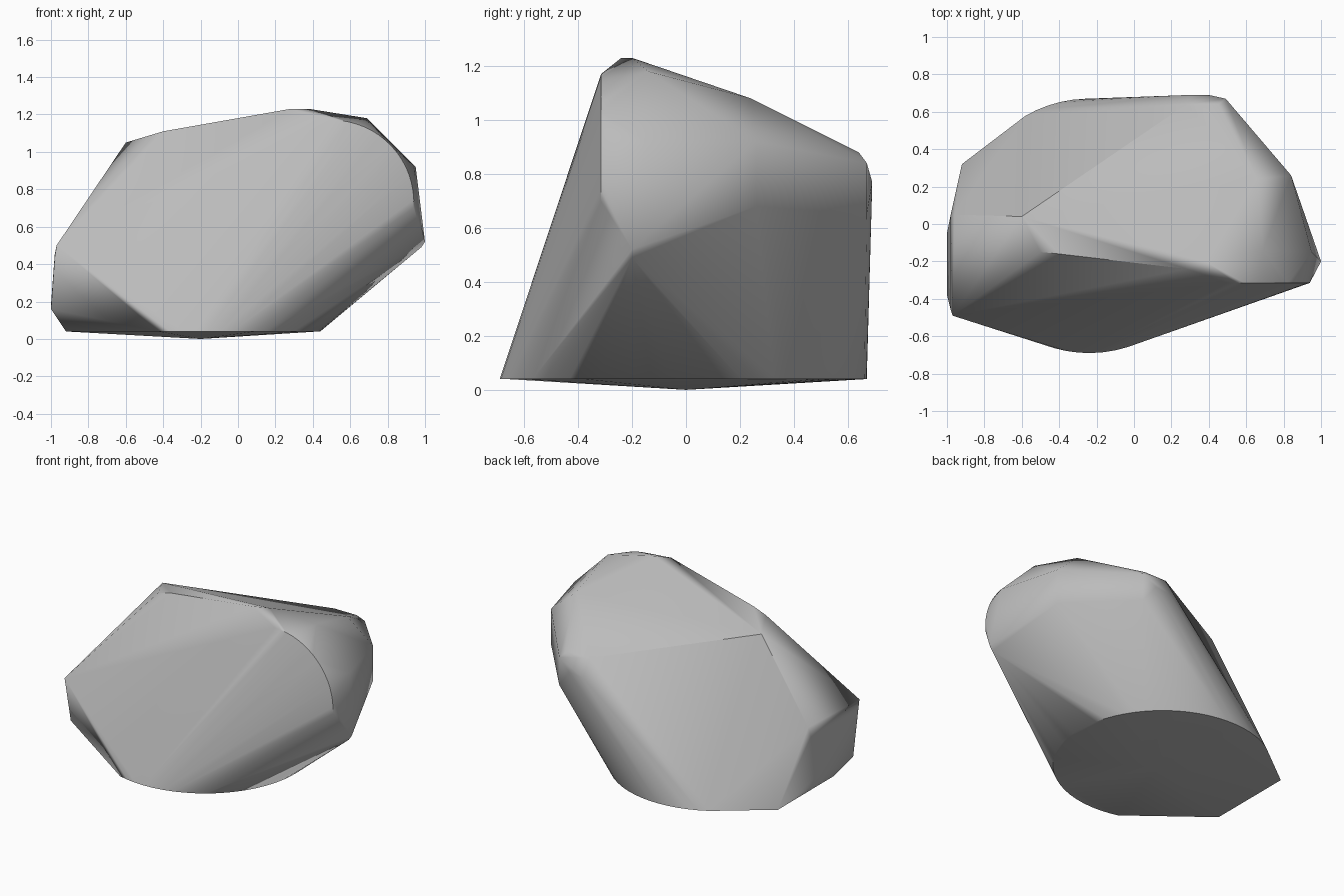
import bpy, bmesh, math
from math import cos, sin, radians

cube = bpy.data.objects.get("Cube")
if cube:
    bpy.data.objects.remove(cube, do_unlink=True)

stone = bpy.data.materials.new("stone_grey")
stone.use_nodes = True
grey = (0.5, 0.5, 0.5, 1)
stone.diffuse_color = grey
stone.node_tree.nodes["Principled BSDF"].inputs["Base Color"].default_value = grey


def arc(cx, cy, r, start, end, steps):
    """Points on a circular arc, angles in degrees."""
    angles = [radians(start + (end - start) * i / steps) for i in range(steps + 1)]
    return [(cx + r * cos(a), cy + r * sin(a)) for a in angles]


# Base: round rim with a straight cut on the left end, slightly sagging below
points = [(x, y, 0.04) for x, y in arc(-0.24, -0.01, 0.68, -106, 120, 40)]
points += [(-0.92, 0.32, 0.04), (-0.92, -0.28, 0.04), (-0.2, 0, 0)]

# Rounded upper corner of the leaning front face
points += [(x, -0.315, z) for x, z in arc(0.5, 0.73, 0.44, -4, 90, 16)]

# Blunt end
points += [(-0.97, -0.49, 0.5), (-0.98, -0.46, 0.44), (-1, -0.38, 0.16),
           (-1, -0.05, 0.18), (-0.98, 0.05, 0.45), (-0.96, 0.05, 0.51)]

# Crown
points += [(-0.6, 0.04, 1.05), (-0.5, -0.15, 1.08), (-0.4, -0.16, 1.11),
           (0.28, -0.24, 1.23), (0.38, -0.2, 1.23), (0.69, -0.14, 1.18),
           (0.66, 0.24, 1.08)]

# Chipped end
points += [(0.95, -0.15, 0.92), (1, -0.2, 0.52), (0.98, -0.2, 0.49),
           (0.84, 0.26, 0.92), (0.84, 0.26, 0.68)]

# Back shoulder
points += [(0.28, 0.64, 0.88), (0.45, 0.64, 0.88), (0.49, 0.67, 0.84),
           (0.49, 0.67, 0.65), (0.4, 0.69, 0.77), (0.3, 0.69, 0.76)]

# Wrap the points in one solid boulder
bm = bmesh.new()
for p in points:
    bm.verts.new(p)
hull = bmesh.ops.convex_hull(bm, input=bm.verts)
loose = {g for g in hull["geom_interior"] + hull["geom_unused"]
         if isinstance(g, bmesh.types.BMVert)}
bmesh.ops.delete(bm, geom=list(loose), context="VERTS")
bmesh.ops.dissolve_limit(bm, angle_limit=radians(1.5), verts=bm.verts, edges=bm.edges)
bmesh.ops.recalc_face_normals(bm, faces=bm.faces)

mesh = bpy.data.meshes.new("boulder")
bm.to_mesh(mesh)
bm.free()
mesh.materials.append(stone)
boulder = bpy.data.objects.new("boulder", mesh)
bpy.context.collection.objects.link(boulder)

# Soft facets, crisp creases
bpy.context.view_layer.objects.active = boulder
boulder.select_set(True)
bpy.ops.object.shade_smooth_by_angle(angle=radians(40))
weighted = boulder.modifiers.new("soft_facets", "WEIGHTED_NORMAL")
weighted.keep_sharp = True
